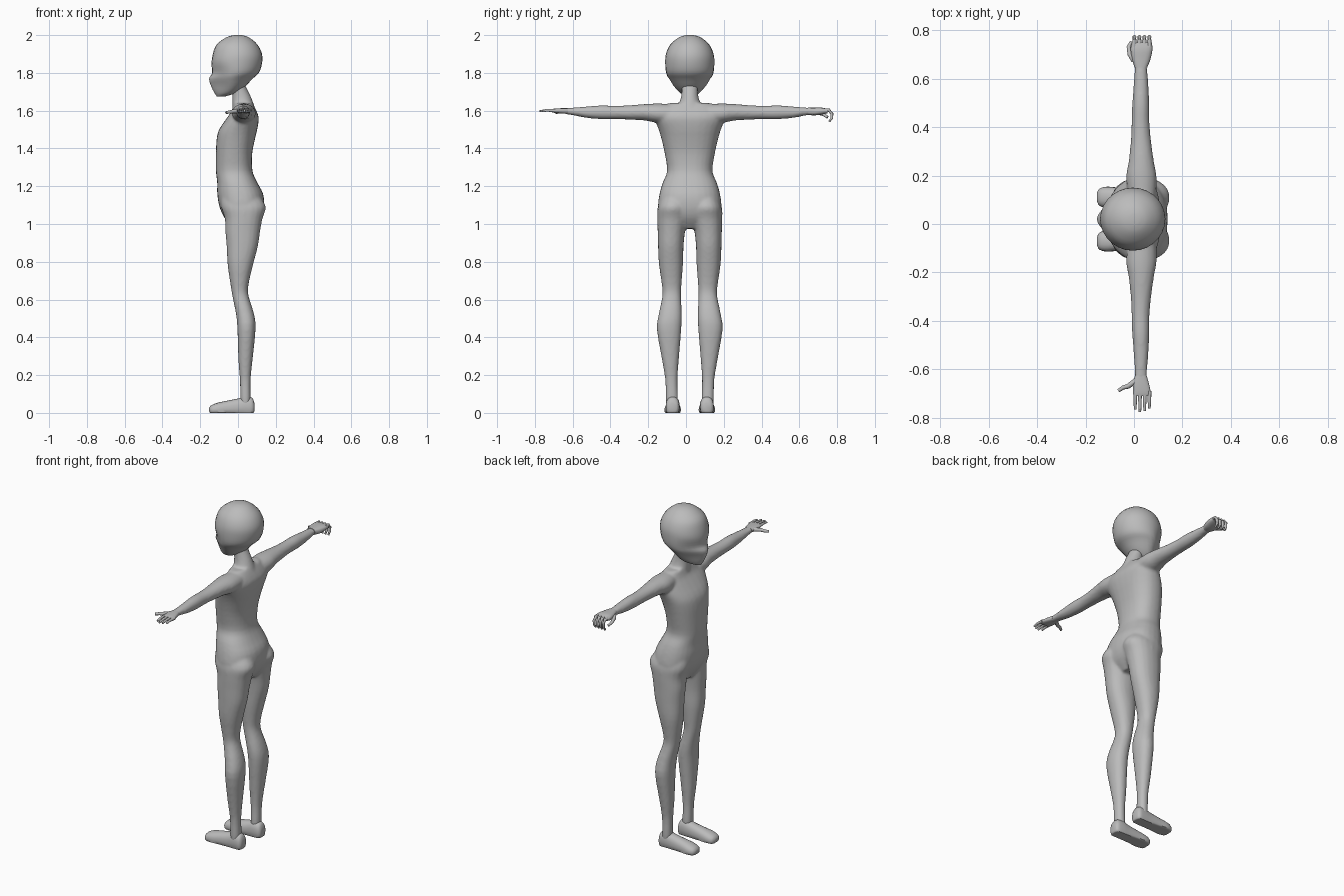
import bpy, bmesh, math
from mathutils import Vector

if "Cube" in bpy.data.objects:
    bpy.data.objects.remove(bpy.data.objects["Cube"], do_unlink=True)

skin = bpy.data.materials.new("plain grey")
skin.use_nodes = True
grey = (0.5, 0.5, 0.5, 1)
skin.diffuse_color = grey
skin.node_tree.nodes["Principled BSDF"].inputs["Base Color"].default_value = grey

MID = 0.02  # the body's plane of symmetry in y
ORDER = {"x": (2, 0, 1), "y": (0, 2, 1), "z": (0, 1, 2)}


def blend_rows(rows, steps):
    """Catmull-Rom interpolation between rows of a section table."""
    out = []
    for i in range(len(rows) - 1):
        p, q = rows[i], rows[i + 1]
        before, after = rows[max(i - 1, 0)], rows[min(i + 2, len(rows) - 1)]
        for k in range(steps):
            t = k / steps
            out.append([b + t / 2 * (c - a + t * (2 * a - 5 * b + 4 * c - d + t * (3 * (b - c) + d - a)))
                        for a, b, c, d in zip(before, p, q, after)])
    return out + [list(rows[-1])]


def skin_rings(bm, rings):
    """Join rings of points into a closed tube."""
    loops = [[bm.verts.new(p) for p in ring] for ring in rings]
    n = len(loops[0])
    for lower, upper in zip(loops, loops[1:]):
        for i in range(n):
            j = (i + 1) % n
            bm.faces.new((lower[i], lower[j], upper[j], upper[i]))
    bm.faces.new(loops[0])
    bm.faces.new(loops[-1])


def loft(bm, axis, rows, sides=20, power=2.0, steps=3, side=1):
    """Rows are (position, low a, high a, low b, high b) along an axis."""
    rings = []
    for pos, a0, a1, b0, b1 in blend_rows(rows, steps):
        ring = []
        for i in range(sides):
            ang = math.tau * i / sides
            c, s = math.cos(ang), math.sin(ang)
            u = math.copysign(abs(c) ** (2 / power), c)
            v = math.copysign(abs(s) ** (2 / power), s)
            local = ((a0 + a1 + u * (a1 - a0)) / 2, (b0 + b1 + v * (b1 - b0)) / 2, pos)
            p = [local[k] for k in ORDER[axis]]
            ring.append(Vector((p[0], MID + side * p[1], p[2])))
        rings.append(ring)
    skin_rings(bm, rings)


def tube(bm, points, radius, side):
    """A tapering finger that follows a path."""
    pts = [Vector((x, MID + side * y, z)) for x, y, z in points]
    rings = []
    for i, p in enumerate(pts):
        along = (pts[min(i + 1, len(pts) - 1)] - pts[max(i - 1, 0)]).normalized()
        across = along.cross(Vector((0.3, 0, 1)) if abs(along.z) < 0.8 else Vector((1, 0, 0))).normalized()
        up = along.cross(across)
        r = radius * (1 - 0.4 * i / (len(pts) - 1))
        rings.append([p + r * (math.cos(a) * across + math.sin(a) * up)
                      for a in (math.tau * k / 8 for k in range(8))])
    skin_rings(bm, rings)


def finish(bm, name):
    bmesh.ops.recalc_face_normals(bm, faces=bm.faces)
    mesh = bpy.data.meshes.new(name)
    bm.to_mesh(mesh)
    bm.free()
    mesh.materials.append(skin)
    obj = bpy.data.objects.new(name, mesh)
    bpy.context.collection.objects.link(obj)
    bpy.ops.object.select_all(action="DESELECT")
    obj.select_set(True)
    bpy.context.view_layer.objects.active = obj
    bpy.ops.object.shade_smooth_by_angle(angle=math.radians(50))
    return obj


# Section tables: torso and neck as (z, back and front in x, half width)
torso = [(1.64, -.02, .075, .11), (1.6, -.033, .097, .17), (1.56, -.06, .11, .185),
         (1.5, -.1, .102, .165), (1.45, -.113, .09, .15), (1.37, -.117, .075, .132),
         (1.28, -.117, .077, .12), (1.22, -.11, .102, .143), (1.16, -.11, .133, .16),
         (1.09, -.098, .138, .168), (1.03, -.07, .12, .15), (.975, -.03, .08, .06)]
neck = [(1.78, -.035, .03, .043), (1.74, -.034, .037, .043), (1.68, -.03, .066, .045),
        (1.63, -.03, .085, .06), (1.57, -.03, .105, .08)]
leg = [(1.14, -.09, .12, .02, .15), (1.09, -.09, .148, .006, .17), (1.03, -.07, .13, .01, .172),
       (.96, -.067, .117, .025, .17), (.88, -.06, .105, .033, .168), (.785, -.055, .08, .036, .163),
       (.68, -.04, .056, .044, .148), (.62, -.03, .056, .046, .145), (.52, -.01, .086, .042, .165),
       (.44, -.003, .093, .045, .174), (.28, .002, .077, .058, .147), (.175, .01, .067, .065, .13),
       (.08, .012, .067, .062, .128), (.04, .015, .065, .065, .125)]
arm = [(.08, -.02, .09, 1.53, 1.635), (.17, -.033, .094, 1.535, 1.638), (.24, -.022, .082, 1.548, 1.635),
       (.33, -.013, .07, 1.553, 1.628), (.4, -.01, .064, 1.555, 1.626), (.47, -.008, .064, 1.555, 1.628),
       (.55, -.002, .06, 1.562, 1.622), (.62, .002, .055, 1.576, 1.616), (.665, .003, .053, 1.582, 1.614)]


def symmetric(rows):
    return [(z, a, b, -w, w) for z, a, b, w in rows]


# Body: torso, neck, arms and legs fused into one skin
bm = bmesh.new()
loft(bm, "z", symmetric(torso), sides=28, power=2.3)
loft(bm, "z", symmetric(neck))
for side in (-1, 1):
    loft(bm, "z", leg, side=side, power=2.2)
    loft(bm, "y", arm, side=side)
body = finish(bm, "body")
fuse = body.modifiers.new("fuse", "REMESH")
fuse.mode = "VOXEL"
fuse.voxel_size = 0.008
fuse.use_smooth_shade = True
soften = body.modifiers.new("soften", "SMOOTH")
soften.factor = 0.5
soften.iterations = 6

# Head: rounded skull narrowing to a jutting chin
skull = [(2, -.02, .02, .02), (1.988, -.062, .058, .058), (1.95, -.113, .103, .103),
         (1.9, -.133, .127, .126), (1.85, -.14, .127, .13), (1.8, -.137, .11, .125),
         (1.767, -.153, .075, .11), (1.72, -.138, .03, .08), (1.69, -.122, -.02, .055),
         (1.675, -.112, -.07, .025)]
bm = bmesh.new()
loft(bm, "z", symmetric(skull), sides=28)
for v in bm.verts:
    front = min(max((-v.co.x - 0.03) / 0.12, 0), 1)
    low = min(max((1.86 - v.co.z) / 0.12, 0), 1)
    v.co.y = MID + (v.co.y - MID) * (1 - 0.6 * front * low)
finish(bm, "head")

# Feet: rounded top, flat sole
foot = [(.087, .068, .112, .01, .05), (.075, .057, .125, -.02, .08), (.04, .053, .127, -.025, .088),
        (0, .053, .127, -.025, .076), (-.06, .05, .13, -.025, .064), (-.11, .047, .134, -.02, .053),
        (-.142, .055, .126, -.01, .04), (-.153, .075, .108, .008, .026)]
for side, name in ((-1, "right_foot"), (1, "left_foot")):
    bm = bmesh.new()
    loft(bm, "x", foot, side=side, power=2.3)
    for v in bm.verts:
        v.co.z = max(v.co.z, 0)
    finish(bm, name)

# Open hand: flat palm, straight fingers, thumb held out to the front
open_side, fist_side = -1, 1
bm = bmesh.new()
palm = [(.645, .004, .052, 1.583, 1.613), (.68, -.004, .062, 1.585, 1.613),
        (.715, -.004, .069, 1.588, 1.611), (.73, 0, .066, 1.592, 1.608)]
loft(bm, "y", palm, power=2.6, side=open_side)
for i, reach in enumerate((.785, .795, .792, .78)):
    x = 0.005 + 0.0195 * i
    tube(bm, [(x, .71, 1.6), (x, .755, 1.602), (x, reach, 1.597)], 0.009, open_side)
tube(bm, [(.01, .665, 1.598), (-.025, .69, 1.596), (-.045, .695, 1.593), (-.064, .708, 1.59)], 0.012, open_side)
finish(bm, "open_hand")

# Curled hand: fingers bent downwards, thumb tucked alongside
bm = bmesh.new()
fist = [(.625, .003, .054, 1.578, 1.616), (.66, -.008, .068, 1.575, 1.616),
        (.7, -.014, .076, 1.58, 1.616), (.728, -.01, .074, 1.586, 1.61)]
loft(bm, "y", fist, power=2.6, side=fist_side)
for i in range(4):
    x = 0.002 + 0.0205 * i
    tube(bm, [(x, .71, 1.602), (x, .738, 1.602), (x, .752, 1.585), (x, .752, 1.56), (x, .738, 1.542)],
         0.0105, fist_side)
tube(bm, [(0, .655, 1.595), (-.017, .68, 1.59), (-.022, .71, 1.578), (-.012, .73, 1.565)], 0.012, fist_side)
finish(bm, "curled_hand")
